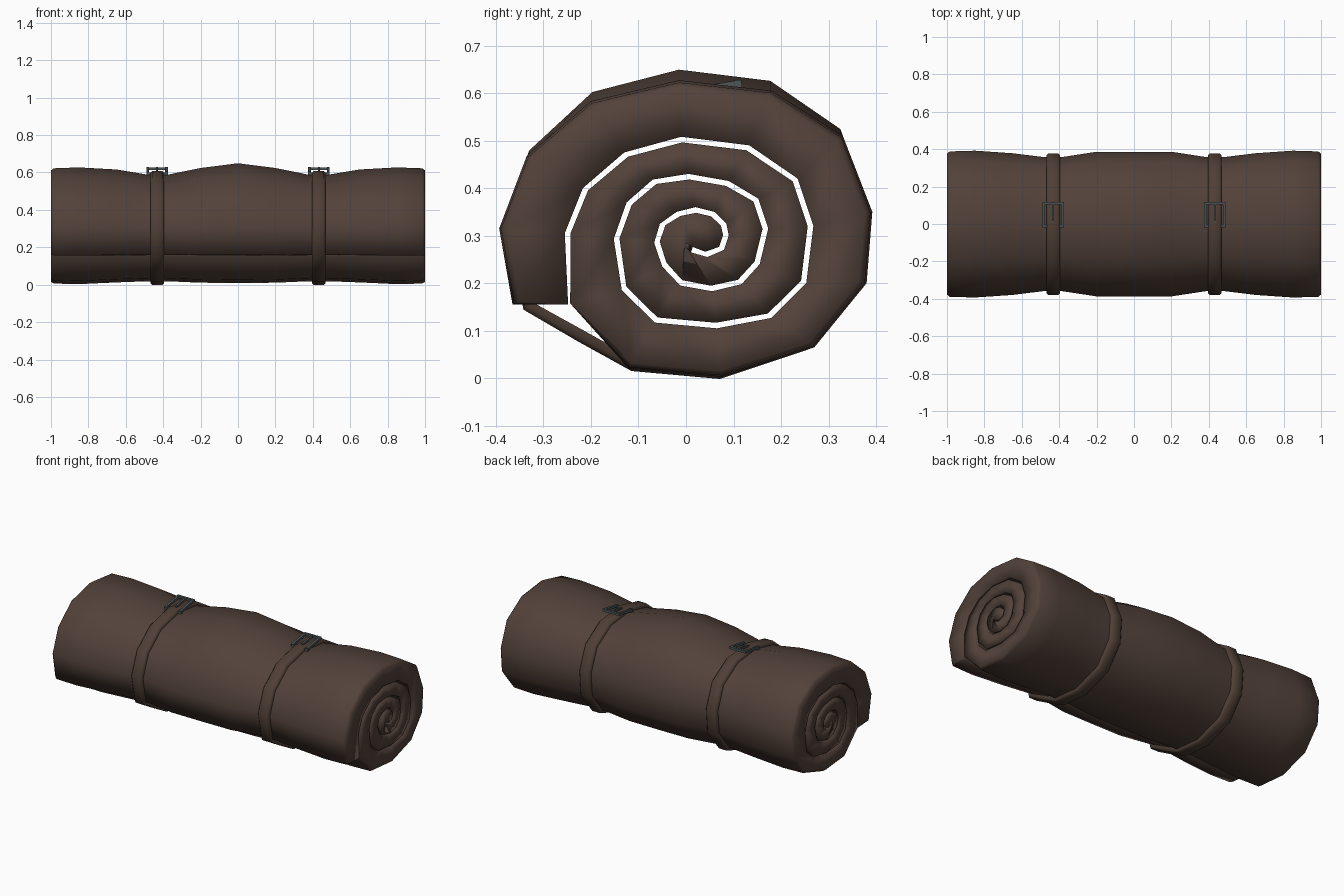
import bpy, bmesh, math
from mathutils import Vector

if "Cube" in bpy.data.objects:
    bpy.data.objects.remove(bpy.data.objects["Cube"])


def material(name, rgb):
    m = bpy.data.materials.new(name)
    m.diffuse_color = (*rgb, 1)
    m.use_nodes = True
    m.node_tree.nodes["Principled BSDF"].inputs["Base Color"].default_value = m.diffuse_color
    return m


CLOTH = material("brown cloth", (0.085, 0.054, 0.042))
LEATHER = material("brown leather", (0.078, 0.050, 0.037))
METAL = material("dark grey metal", (0.075, 0.090, 0.095))


def finish(bm, name, mat, smooth):
    bmesh.ops.recalc_face_normals(bm, faces=bm.faces)
    me = bpy.data.meshes.new(name)
    bm.to_mesh(me)
    bm.free()
    me.materials.append(mat)
    for p in me.polygons:
        p.use_smooth = smooth
    ob = bpy.data.objects.new(name, me)
    bpy.context.collection.objects.link(ob)
    return ob


# Spiral section (y, z): outermost turn, starting at the loose flap
OUTER = [(-.365, .155), (-.393, .315), (-.335, .468), (-.2, .583),
         (-.015, .627), (.18, .605), (.33, .51), (.392, .35),
         (.38, .2), (.27, .065), (.075, .003), (-.12, .02)]
# Inner surface of the cloth, wound inward three turns
INNER = [(-.248, .155), (-.255, .305), (-.217, .40), (-.13, .475),
         (-.01, .508), (.133, .49), (.235, .42), (.268, .32),
         (.253, .2), (.18, .127), (.065, .105), (-.065, .117),
         (-.135, .185), (-.152, .293), (-.125, .37), (-.07, .418),
         (.005, .43), (.09, .415), (.152, .378), (.173, .315),
         (.155, .24), (.117, .198), (.055, .183), (-.012, .195),
         (-.05, .235), (-.067, .285), (-.055, .325), (-.02, .35),
         (.02, .36), (.06, .35), (.085, .325), (.09, .3),
         (.08, .27), (.045, .255), (.01, .265), (-.003, .28)]
CORE = Vector((.025, .305))


def shrink(k):
    # the next layer sits a small gap inside the inner surface
    p = Vector(INNER[k]) - CORE
    gap = .005 if k == 0 else (.007 if k == len(INNER) - 1 else .012)
    return tuple(CORE + p * (1 - gap / p.length))


NEXT = [shrink(k) for k in range(len(INNER))]
MID_Z = .31


def squeeze(sy, st, sb):
    return [(y * sy, MID_Z + (z - MID_Z) * (st if z > MID_Z else sb))
            for y, z in OUTER]


# Stations along half the roll: x, side scale, top scale, bottom scale
HALF = [(0, .985, 1.07, .98), (.2, .985, .99, .975), (.38, .915, .875, .95),
        (.48, .912, .875, .95), (.65, .965, .965, .97), (.85, 1, 1, 1),
        (.985, .99, .985, .99), (1, .96, .95, .96)]
stations = [(-x, a, b, c) for x, a, b, c in HALF[:0:-1]] + HALF

# Rolled blanket
bm = bmesh.new()
rings = []
n_in = len(INNER)
for x, sy, st, sb in stations:
    o = [bm.verts.new((x, y, z)) for y, z in squeeze(sy, st, sb) + NEXT]
    i = [bm.verts.new((x, y, z)) for y, z in INNER]
    rings.append((o, i, i + o[::-1]))
for (_, _, a), (_, _, b) in zip(rings, rings[1:]):
    for k in range(len(a)):
        j = (k + 1) % len(a)
        bm.faces.new((a[k], a[j], b[j], b[k]))
for o, i, _ in (rings[0], rings[-1]):
    for k in range(n_in - 1):
        bm.faces.new((o[k], o[k + 1], i[k + 1], i[k]))
    core = bm.faces.new(o[n_in - 1:] + [i[-1]])
    bmesh.ops.triangulate(bm, faces=[core])
finish(bm, "blanket_roll", CLOTH, True)


# Straps pulled tight round the roll, bridging the step under the flap
def strap(cx, name):
    path = squeeze(.913, .875, .95)
    path[0] = (-.325, .155)
    a, b = path[-1], path[0]
    path.append(((a[0] + b[0]) / 2, (a[1] + b[1]) / 2))
    profile = [(-.037, -.006), (-.037, .010), (-.027, .020),
               (.027, .020), (.037, .010), (.037, -.006)]
    bm = bmesh.new()
    loops = []
    n = len(path)
    for k in range(n):
        t = Vector(path[(k + 1) % n]) - Vector(path[k - 1])
        d = Vector((-t.y, t.x)).normalized()
        loops.append([bm.verts.new((cx + u, path[k][0] + d.x * h,
                                    path[k][1] + d.y * h)) for u, h in profile])
    for k in range(n):
        p, q = loops[k], loops[(k + 1) % n]
        for m in range(6):
            r = (m + 1) % 6
            bm.faces.new((p[m], p[r], q[r], q[m]))
    ob = finish(bm, name, LEATHER, True)
    bpy.ops.object.select_all(action='DESELECT')
    ob.select_set(True)
    bpy.context.view_layer.objects.active = ob
    bpy.ops.object.shade_smooth_by_angle(angle=math.radians(50))


# Buckle: square frame with a centre prong
def bar(bm, a, b, w):
    a, b = Vector(a), Vector(b)
    d = b - a
    res = bmesh.ops.create_cube(bm, size=1)
    rot = d.to_track_quat('X', 'Z')
    for v in res["verts"]:
        c = Vector((v.co.x * (d.length + w), v.co.y * w, v.co.z * w))
        v.co = rot @ c + (a + b) / 2


def buckle(cx, name):
    bm = bmesh.new()
    w = .014
    for s in (-1, 1):
        x = cx + s * .05
        bar(bm, (x, -.012, .600), (x, .11, .620), w)
    bar(bm, (cx - .05, .11, .620), (cx + .05, .11, .620), w)
    bar(bm, (cx - .05, -.012, .594), (cx + .05, -.012, .594), w)
    bar(bm, (cx, .015, .606), (cx, .11, .622), .011)
    finish(bm, name, METAL, False)


for side, label in ((-1, "left"), (1, "right")):
    strap(side * .432, label + "_strap")
    buckle(side * .432, label + "_buckle")
